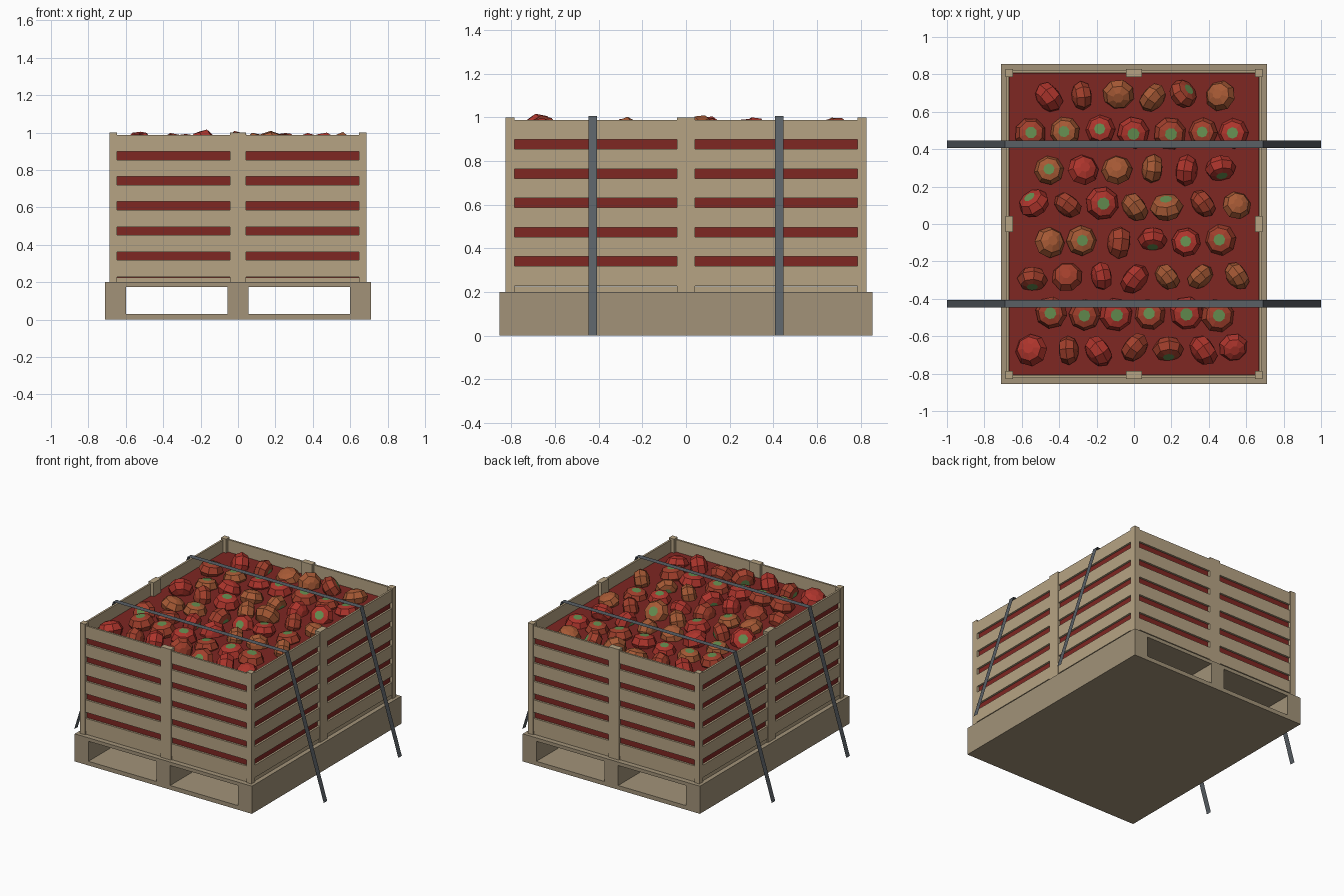
import bpy, bmesh, math, random
from mathutils import Euler, Matrix, Vector

if "Cube" in bpy.data.objects:
    bpy.data.objects.remove(bpy.data.objects["Cube"])

random.seed(4)


def material(name, r, g, b):
    m = bpy.data.materials.new(name)
    m.diffuse_color = (r, g, b, 1)
    m.use_nodes = True
    m.node_tree.nodes["Principled BSDF"].inputs["Base Color"].default_value = m.diffuse_color
    return m


WOOD = material("crate_wood", 0.47, 0.37, 0.23)
PALLET = material("pallet_wood", 0.36, 0.29, 0.19)
FILL = material("fill_red", 0.21, 0.02, 0.016)
STRAP = material("strap_grey", 0.10, 0.115, 0.13)
GREEN = material("stem_green", 0.13, 0.27, 0.08)
SKINS = [material("skin_red", 0.42, 0.035, 0.025),
         material("skin_brick", 0.36, 0.05, 0.025),
         material("skin_orange", 0.38, 0.10, 0.035)]


def add_object(name, bm, *mats):
    me = bpy.data.meshes.new(name)
    bm.to_mesh(me)
    bm.free()
    for m in mats:
        me.materials.append(m)
    ob = bpy.data.objects.new(name, me)
    bpy.context.collection.objects.link(ob)
    return ob


def boxes(name, mat, spans):
    """One object made of boxes given as (x0, x1, y0, y1, z0, z1)."""
    bm = bmesh.new()
    for x0, x1, y0, y1, z0, z1 in spans:
        mtx = (Matrix.Translation(((x0 + x1) / 2, (y0 + y1) / 2, (z0 + z1) / 2))
               @ Matrix.Diagonal((x1 - x0, y1 - y0, z1 - z0, 1)))
        bmesh.ops.create_cube(bm, size=1, matrix=mtx)
    return add_object(name, bm, mat)


# pallet: two decks and three runners, open front to back
PX, PY = 0.71, 0.855
boxes("pallet_decks", PALLET, [(-PX, PX, -PY, PY, 0, 0.03),
                               (-PX, PX, -PY, PY, 0.175, 0.2)])
boxes("pallet_runners", PALLET, [(a, b, -PY, PY, 0.03, 0.175) for a, b in
                                 ((-PX, -0.6), (-0.055, 0.055), (0.6, PX))])

# crate floor and posts
CX, CY, T = 0.688, 0.828, 0.042
boxes("crate_floor", WOOD, [(-CX + 0.01, CX - 0.01, -CY + 0.01, CY - 0.01, 0.2, 0.225)])
posts = []
for s in (-1, 1):
    for t in (-1, 1):
        xs, ys = sorted((s * CX, s * (CX - T))), sorted((t * CY, t * (CY - T)))
        posts.append((*xs, *ys, 0.2, 1.0))
    posts.append((*sorted((s * CX, s * (CX - T))), -0.042, 0.042, 0.2, 1.0))
    posts.append((-0.042, 0.042, *sorted((s * CY, s * (CY - T))), 0.2, 1.0))
boxes("crate_posts", WOOD, posts)

# crate slats, six per side
slats = []
for i in range(6):
    z0 = 0.228 + 0.134 * i
    z1 = z0 + 0.09
    for s in (-1, 1):
        ys = sorted((s * (CY - 0.004), s * (CY - 0.018)))
        xs = sorted((s * (CX - 0.004), s * (CX - 0.018)))
        slats.append((-CX + 0.02, CX - 0.02, *ys, z0, z1))
        slats.append((*xs, -CY + 0.02, CY - 0.02, z0, z1))
boxes("crate_slats", WOOD, slats)

# solid mass of produce behind the slats
boxes("produce_fill", FILL, [(-CX + 0.02, CX - 0.02, -CY + 0.02, CY - 0.02, 0.226, 0.9)])

# straps: thin flat bands over the top, slanting down to the ground
for name, y in (("front_strap", -0.427), ("back_strap", 0.427)):
    bm = bmesh.new()
    rows = [[bm.verts.new((x, y + d, z)) for d in (-0.02, 0.02)]
            for x, z in ((-1, 0), (-0.69, 1.005), (0.69, 1.005), (1, 0))]
    for a, b in zip(rows, rows[1:]):
        bm.faces.new((a[0], b[0], b[1], a[1]))
    add_object(name, bm, STRAP)


# low-poly fruit: eight-sided flattened body with green stem patch
def fruit_mesh(skin):
    bm = bmesh.new()
    profile = [(0.028, -0.058), (0.066, -0.042), (0.088, 0.0), (0.068, 0.042), (0.033, 0.052)]
    rings = [[bm.verts.new((r * math.cos(k * math.pi / 4), r * math.sin(k * math.pi / 4), z))
              for k in range(8)] for r, z in profile]
    for a, b in zip(rings, rings[1:]):
        for k in range(8):
            n = (k + 1) % 8
            bm.faces.new((a[k], a[n], b[n], b[k]))
    bm.faces.new(rings[0][::-1])
    bm.faces.new(rings[-1]).material_index = 1
    me = bpy.data.meshes.new("fruit")
    bm.to_mesh(me)
    bm.free()
    me.materials.append(skin)
    me.materials.append(GREEN)
    return me


fruits = [fruit_mesh(m) for m in SKINS]

# stem directions per row: U up, D down, a-h half tilted, 0-7 on its side (45 degree steps)
rows = [(0.685, "10D3bD"), (0.495, "UUUUUUU"), (0.295, "UDD04g"), (0.1, "d1U1c1D"),
        (-0.09, "DU0gUU"), (-0.285, "gD03131"), (-0.48, "UUUUUU"), (-0.67, "D413g1D")]
for y, code in rows:
    n = len(code)
    for i, c in enumerate(code):
        if c in "UD":
            tilt, az = (0.12 if c == "U" else math.pi - 0.35), random.uniform(0, 6.28)
        elif c.isdigit():
            tilt, az = math.radians(100), int(c) * math.pi / 4
        else:
            tilt, az = math.radians(58), (ord(c) - 97) * math.pi / 4
        az += random.uniform(-0.2, 0.2)
        ob = bpy.data.objects.new("fruit", random.choices(fruits, (5, 4, 2))[0])
        bpy.context.collection.objects.link(ob)
        ob.location = ((i - (n - 1) / 2) * 0.181 + random.uniform(-0.012, 0.012),
                       y + random.uniform(-0.012, 0.012), random.uniform(0.9, 0.93))
        spin = Matrix.Rotation(random.uniform(0, 0.8), 3, 'Z')
        rot = Matrix.Rotation(az, 3, 'Z') @ Matrix.Rotation(tilt, 3, 'Y') @ spin
        ob.rotation_euler = rot.to_euler()
        s = random.uniform(0.88, 1.04)
        ob.scale = (s, s, s)
